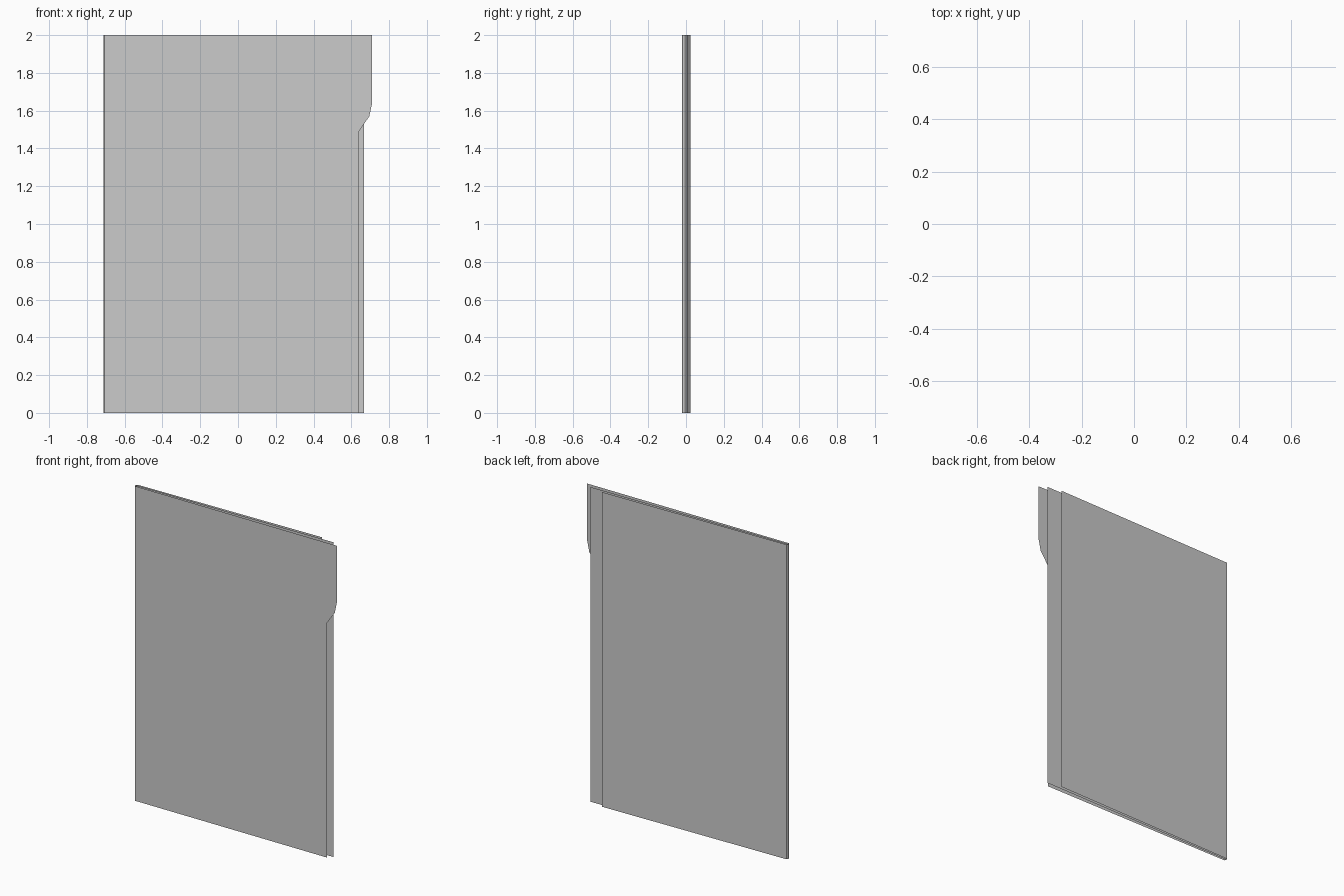
import bpy

cube = bpy.data.objects.get("Cube")
if cube:
    bpy.data.objects.remove(cube, do_unlink=True)

HEIGHT = 2.0
LEFT = -0.708

grey = bpy.data.materials.new("paper grey")
grey.use_nodes = True
grey.diffuse_color = (0.6, 0.6, 0.6, 1)
grey.node_tree.nodes["Principled BSDF"].inputs["Base Color"].default_value = (0.6, 0.6, 0.6, 1)


def make_object(name, verts, faces):
    mesh = bpy.data.meshes.new(name)
    mesh.from_pydata(verts, [], faces)
    mesh.materials.append(grey)
    obj = bpy.data.objects.new(name, mesh)
    bpy.context.collection.objects.link(obj)
    return obj


def sheet(name, outline, y_left, y_right):
    """Flat leaf from an (x, z) outline, swung open about its left edge."""
    right = max(x for x, z in outline)
    slope = (y_right - y_left) / (right - LEFT)
    verts = [(x, y_left + (x - LEFT) * slope, z) for x, z in outline]
    return make_object(name, verts, [range(len(verts))])


def rectangle(right):
    return [(LEFT, 0), (right, 0), (right, HEIGHT), (LEFT, HEIGHT)]


# Front cover with the index tab at its upper outer corner
tabbed = [(LEFT, 0), (0.64, 0), (0.64, 1.49), (0.695, 1.57),
          (0.71, 1.64), (0.71, HEIGHT), (LEFT, HEIGHT)]
sheet("front_cover", tabbed, -0.021, -0.021)

# Inner leaf and back cover, fanned slightly open
sheet("middle_leaf", rectangle(0.667), -0.009, 0.007)
sheet("back_cover", rectangle(0.573), 0.002, 0.025)

# Rounded spine strip joining the covers
profile = [(LEFT, -0.021), (-0.712, -0.016), (-0.713, -0.009),
           (-0.712, -0.003), (LEFT, 0.002)]
spine_verts = [(x, y, z) for x, y in profile for z in (0, HEIGHT)]
spine_faces = [(2 * i, 2 * i + 1, 2 * i + 3, 2 * i + 2)
               for i in range(len(profile) - 1)]
make_object("spine", spine_verts, spine_faces)
